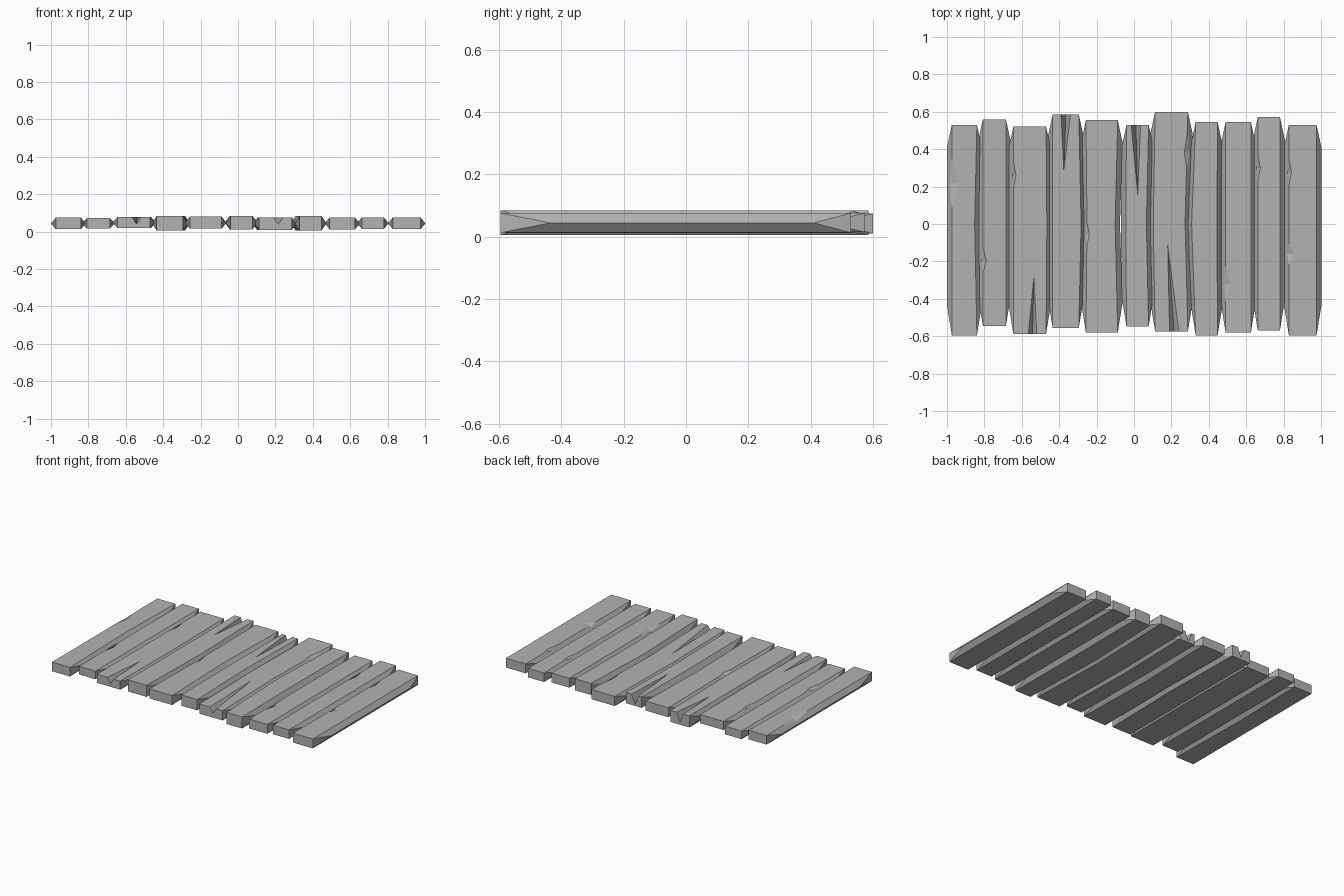
import bpy
import bmesh
from mathutils import Vector

cube = bpy.data.objects.get("Cube")
if cube:
    bpy.data.objects.remove(cube, do_unlink=True)

grey = bpy.data.materials.new("weathered_grey")
grey.use_nodes = True
grey.diffuse_color = (0.45, 0.45, 0.45, 1)
grey.node_tree.nodes["Principled BSDF"].inputs["Base Color"].default_value = grey.diffuse_color

BULGE = 0.026
RIDGE_END = 0.16

# left edge, right edge, front, back, bottom, top, mid shift of each edge
PLANKS = [
    (-.974, -.84, -.595, .53, .013, .075, 0, -.012),
    (-.808, -.685, -.545, .56, .017, .072, 0, 0),
    (-.645, -.47, -.587, .52, .02, .078, 0, .004),
    (-.435, -.295, -.555, .585, .006, .084, 0, .012),
    (-.257, -.087, -.58, .555, .016, .08, .006, -.014),
    (-.04, .078, -.548, .53, .012, .085, -.004, -.012),
    (.113, .288, -.575, .6, .01, .075, -.01, -.015),
    (.33, .447, -.595, .545, .006, .084, -.022, -.004),
    (.49, .625, -.58, .545, .012, .076, 0, 0),
    (.662, .78, -.57, .572, .015, .076, 0, 0),
    (.828, .976, -.595, .53, .013, .076, 0, 0),
]


def make_object(name, bm):
    bmesh.ops.recalc_face_normals(bm, faces=bm.faces)
    mesh = bpy.data.meshes.new(name)
    bm.to_mesh(mesh)
    bm.free()
    mesh.materials.append(grey)
    obj = bpy.data.objects.new(name, mesh)
    bpy.context.collection.objects.link(obj)
    return obj


def plank(name, x0, x1, y0, y1, z0, z1, kink0, kink1):
    """Box whose long sides swell to a ridge that fades out at both ends."""
    bm = bmesh.new()
    zm = (z0 + z1) / 2
    sides = []
    for x, kink, out in ((x0, kink0, -BULGE), (x1, kink1, BULGE)):
        rows = []
        for z in (z0, z1):
            rows.append([bm.verts.new(p) for p in
                         ((x, y0, z), (x + kink, 0, z), (x, y1, z))])
        ridge = [bm.verts.new(p) for p in
                 ((x + out, y0 + RIDGE_END, zm), (x + kink + out, 0, zm),
                  (x + out, y1 - RIDGE_END + .04, zm))]
        for row in rows:
            for i in (0, 1):
                bm.faces.new((row[i], row[i + 1], ridge[i + 1], ridge[i]))
        for i in (0, 2):
            bm.faces.new((rows[0][i], rows[1][i], ridge[i]))
        sides.append(rows)
    (lb, lt), (rb, rt) = sides
    for a, b in ((lb, rb), (lt, rt)):
        for i in (0, 1):
            bm.faces.new((a[i], a[i + 1], b[i + 1], b[i]))
    for i in (0, 2):
        bm.faces.new((lb[i], lt[i], rt[i], rb[i]))
    return make_object(name, bm)


def carve(obj, points):
    """Cut the convex hull of the points out of a plank."""
    bm = bmesh.new()
    for p in points:
        bm.verts.new(p)
    bmesh.ops.convex_hull(bm, input=bm.verts)
    cutter = make_object("cutter", bm)
    cutter.hide_render = True
    mod = obj.modifiers.new("carve", "BOOLEAN")
    mod.operation = "DIFFERENCE"
    mod.solver = "EXACT"
    mod.object = cutter
    bpy.context.view_layer.objects.active = obj
    bpy.ops.object.modifier_apply(modifier=mod.name)
    bpy.data.objects.remove(cutter, do_unlink=True)


def split(obj, end, top, tip, left, right, deep):
    """V-shaped crack from a plank end, closing at the tip."""
    root = Vector((tip[0], tip[1], top))
    mouth = [Vector((left, end, top)), Vector((right, end, top)),
             Vector(((left + right) / 2, end, deep))]
    far = [root + (p - root) * 1.1 for p in mouth]
    lift = Vector((0, 0, .01))
    carve(obj, [root] + far + [far[0] + lift, far[1] + lift, root + lift])


def chip(obj, edge, inner, ya, yb, top):
    """Shallow facet knocked off a long top edge."""
    out = edge + (edge - inner) * .3
    ym = (ya + yb) / 2
    carve(obj, [(edge, ya, top + .001), (edge, yb, top + .001), (inner, ym, top + .001),
                (out, ym, top - .018), (out, ym, top + .02)])


boards = [plank(f"plank_{i + 1}", *p) for i, p in enumerate(PLANKS)]

# Cracks: plank index, at back, tip, mouth edges, depth
for i, back, tip, left, right, deep in (
        (2, False, (-.535, -.28), -.565, -.52, .04),
        (3, True, (-.375, .28), -.39, -.34, .02),
        (5, True, (.02, .155), -.015, .035, .02),
        (6, False, (.18, -.11), .19, .24, .04)):
    p = PLANKS[i]
    split(boards[i], p[3] if back else p[2], p[5], tip, left, right, deep)

# Chips: plank index, on right edge, depth inward, span
for i, right, depth, ya, yb in (
        (0, False, .04, .08, .36), (1, False, .02, -.27, -.12),
        (2, False, .015, .18, .34), (4, False, .02, -.15, .04),
        (6, True, .02, .24, .52), (8, False, .03, -.42, -.22),
        (9, False, .015, .22, .38), (10, False, .035, -.22, -.1),
        (10, False, .015, .2, .35)):
    p = PLANKS[i]
    edge = p[1] if right else p[0]
    chip(boards[i], edge, edge - depth if right else edge + depth, ya, yb, p[5])
